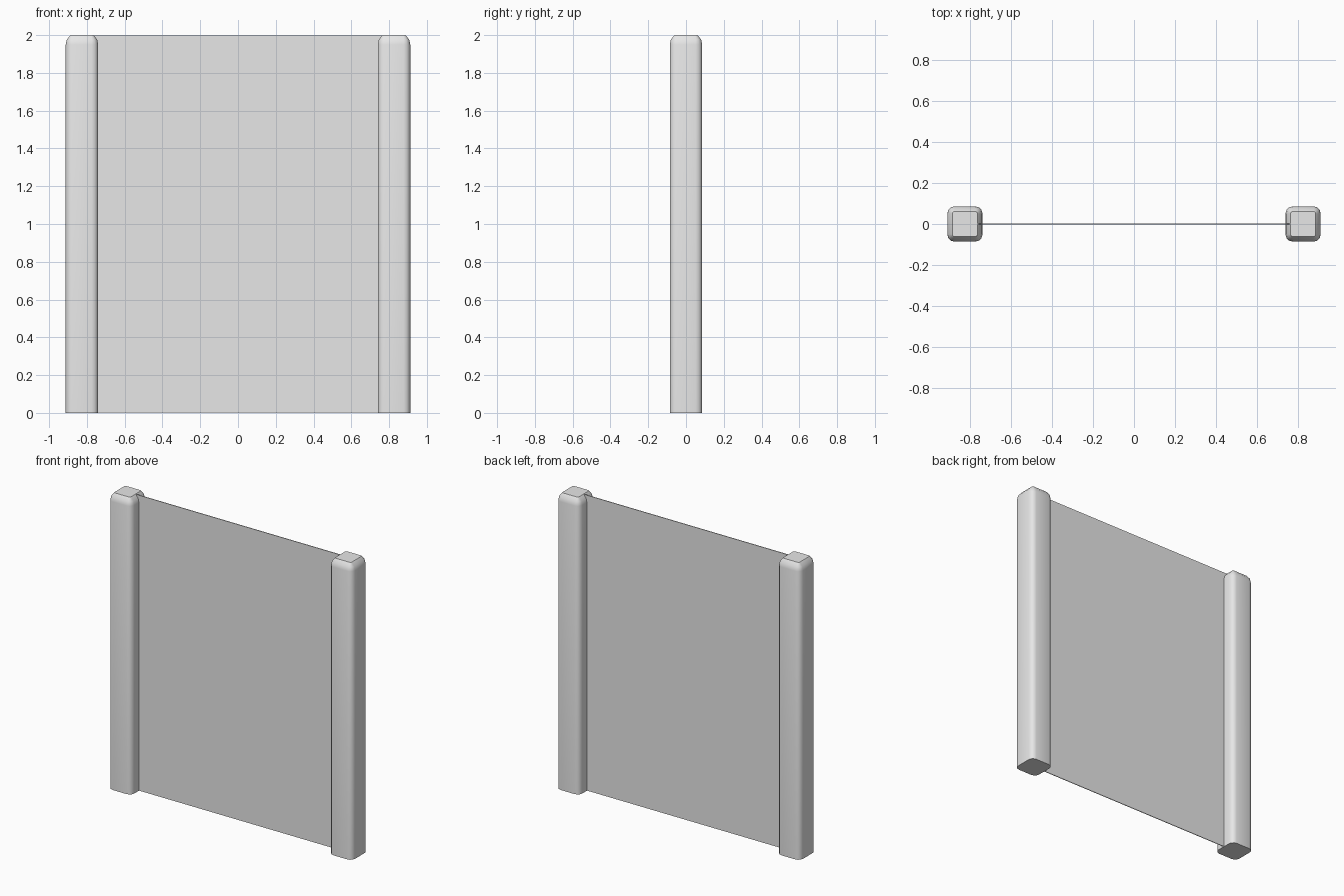
import bpy, bmesh, math

if "Cube" in bpy.data.objects:
    bpy.data.objects.remove(bpy.data.objects["Cube"], do_unlink=True)

# One plain light grey for everything
grey = bpy.data.materials.new("light_grey")
grey.use_nodes = True
color = (0.8, 0.8, 0.8, 1)
grey.diffuse_color = color
grey.node_tree.nodes["Principled BSDF"].inputs["Base Color"].default_value = color

HALF, HEIGHT, POST_X = 0.086, 2.0, 0.826


def finish(name, bm, location):
    bmesh.ops.recalc_face_normals(bm, faces=bm.faces)
    mesh = bpy.data.meshes.new(name)
    bm.to_mesh(mesh)
    bm.free()
    mesh.materials.append(grey)
    obj = bpy.data.objects.new(name, mesh)
    obj.location = location
    bpy.context.collection.objects.link(obj)
    return obj


def rounded_square(half, radius, segments=3):
    points = []
    for corner in range(4):
        mid = math.radians(45 + 90 * corner)
        cx = math.copysign(half - radius, math.cos(mid))
        cy = math.copysign(half - radius, math.sin(mid))
        for i in range(segments + 1):
            a = math.radians(90 * (corner + i / segments))
            points.append((cx + radius * math.cos(a), cy + radius * math.sin(a)))
    return points


def post(name, x):
    # Rounded square section lofted upwards, drawn in at the cap
    bm = bmesh.new()
    rings = []
    for inset, z in ((0, 0), (0, 1.95), (0.006, 1.977), (0.025, HEIGHT)):
        outline = rounded_square(HALF - inset, 0.035 - inset)
        rings.append([bm.verts.new((px, py, z)) for px, py in outline])
    for low, high in zip(rings, rings[1:]):
        for i in range(len(low)):
            j = (i + 1) % len(low)
            bm.faces.new((low[i], low[j], high[j], high[i]))
    bm.faces.new(rings[0][::-1])
    bm.faces.new(rings[-1])
    obj = finish(name, bm, (x, 0, 0))
    bpy.ops.object.select_all(action="DESELECT")
    obj.select_set(True)
    bpy.context.view_layer.objects.active = obj
    bpy.ops.object.shade_smooth_by_angle(angle=math.radians(40))


# Two posts
post("left_post", POST_X)
post("right_post", -POST_X)

# Thin panel running between the posts
bm = bmesh.new()
bmesh.ops.create_cube(bm, size=1)
bmesh.ops.scale(bm, vec=(2 * POST_X - 0.1, 0.005, HEIGHT - 0.002), verts=bm.verts)
finish("panel", bm, (0, 0, HEIGHT / 2))
